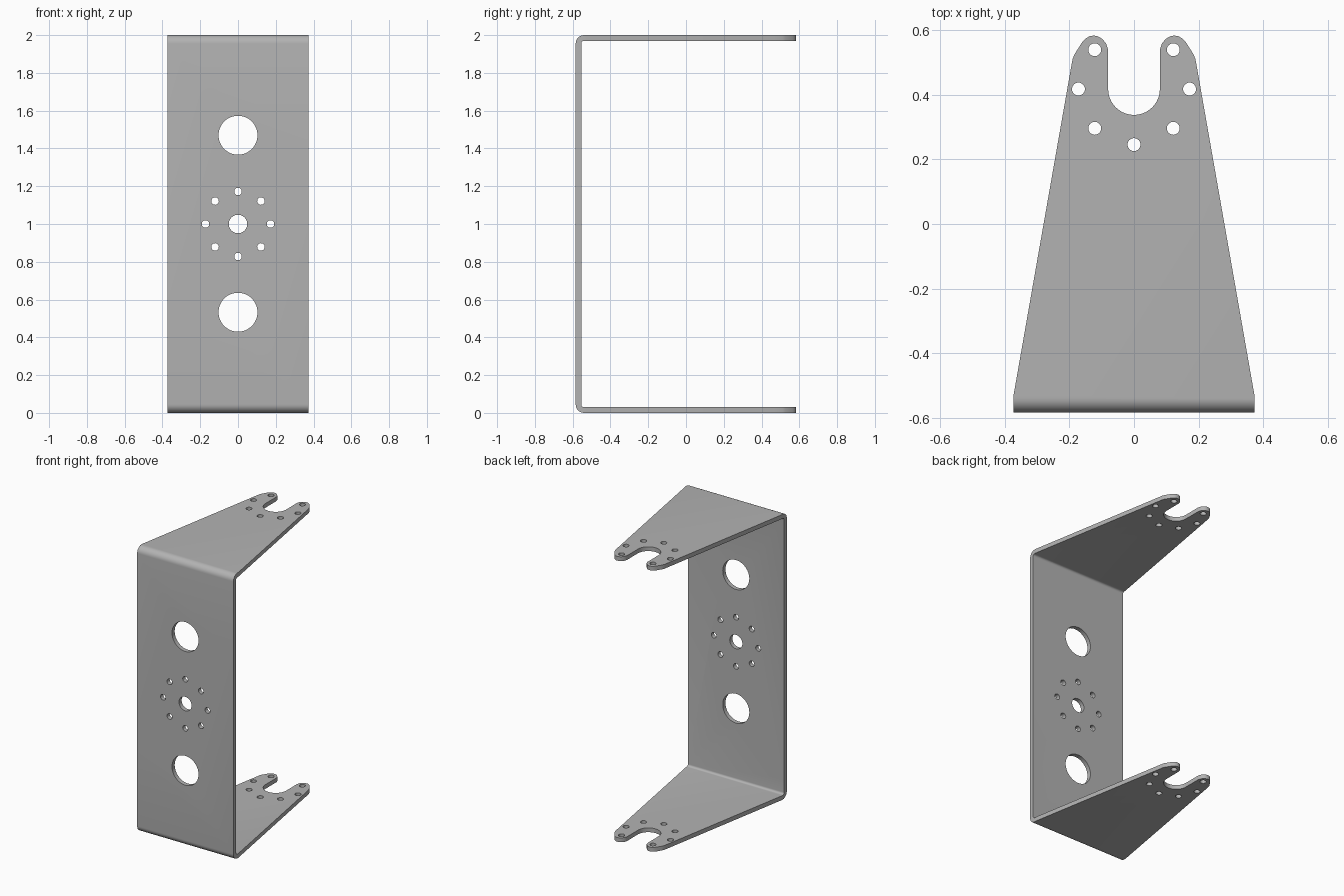
import bpy, bmesh
from math import sin, cos, pi, radians
from mathutils import Vector

if "Cube" in bpy.data.objects:
    bpy.data.objects.remove(bpy.data.objects["Cube"], do_unlink=True)

HALF_W, HALF_D, HEIGHT = 0.373, 0.584, 2.0
THICK, BEND = 0.03, 0.045
PLATE_HOLES = 0.172   # radius of both bolt circles

metal = bpy.data.materials.new("brushed grey metal")
metal.use_nodes = True
grey = (0.45, 0.45, 0.45, 1)
metal.diffuse_color = grey
metal.node_tree.nodes["Principled BSDF"].inputs["Base Color"].default_value = grey


def arc(cx, cy, r, start, end, steps):
    angles = [radians(start + (end - start) * i / steps) for i in range(steps + 1)]
    return [(cx + r * cos(a), cy + r * sin(a)) for a in angles]


def prism(bm, points, place, sweep):
    """Extrude a closed 2D profile, placed in space, along sweep."""
    face = bm.faces.new([bm.verts.new(place(u, v)) for u, v in points])
    new = bmesh.ops.extrude_face_region(bm, geom=[face])["geom"]
    bmesh.ops.translate(bm, vec=Vector(sweep),
                        verts=[g for g in new if isinstance(g, bmesh.types.BMVert)])


def finish(bm, name):
    bmesh.ops.recalc_face_normals(bm, faces=bm.faces)
    mesh = bpy.data.meshes.new(name)
    bm.to_mesh(mesh)
    bm.free()
    obj = bpy.data.objects.new(name, mesh)
    bpy.context.collection.objects.link(obj)
    mesh.materials.append(metal)
    return obj


# Bent strip: C-shaped side profile swept across the width
front, inner = -HALF_D, BEND - THICK
low, high = BEND, HEIGHT - BEND
profile = [(HALF_D, 0)]
profile += arc(front + BEND, low, BEND, 270, 180, 8)
profile += arc(front + BEND, high, BEND, 180, 90, 8)
profile += [(HALF_D, HEIGHT), (HALF_D, HEIGHT - THICK)]
profile += arc(front + BEND, high, inner, 90, 180, 6)
profile += arc(front + BEND, low, inner, 180, 270, 6)
profile += [(HALF_D, THICK)]
bm = bmesh.new()
prism(bm, profile, lambda y, z: (-HALF_W, y, z), (2 * HALF_W, 0, 0))
bracket = finish(bm, "bracket")

# Plan outline: tapered arm ending in two rounded prongs around a slot
half = [(HALF_W, -0.7), (HALF_W, -0.53), (0.199, 0.462), (0.19, 0.512), (0.184, 0.526),
        (0.16, 0.564), (0.149, 0.575), (0.137, 0.582), (0.124, HALF_D - 0.0005),
        (0.111, 0.581), (0.098, 0.573), (0.086, 0.558), (0.08, 0.54)]
slot = arc(0, 0.418, 0.08, 0, -180, 32)
outline = half + slot + [(-x, y) for x, y in reversed(half)]
bm = bmesh.new()
prism(bm, outline, lambda x, y: (x, y, -0.2), (0, 0, HEIGHT + 0.4))
plan_cutter = finish(bm, "plan_cutter")

# Holes: seven through both arms, then the front plate set
bm = bmesh.new()
for i in range(7):
    a = radians(135 + 45 * i)
    ring = arc(PLATE_HOLES * cos(a), 0.418 + PLATE_HOLES * sin(a), 0.02, 0, 345, 23)
    prism(bm, ring, lambda x, y: (x, y, -0.2), (0, 0, HEIGHT + 0.4))
front_holes = [(0, 1, 0.049, 32), (0, 1.47, 0.103, 48), (0, 0.533, 0.103, 48)]
front_holes += [(PLATE_HOLES * cos(i * pi / 4), 1 + PLATE_HOLES * sin(i * pi / 4), 0.02, 16)
                for i in range(8)]
for x, z, r, n in front_holes:
    ring = arc(x, z, r, 0, 360 - 360 / n, n - 1)
    prism(bm, ring, lambda u, v: (u, -0.7, v), (0, 0.3, 0))
hole_cutter = finish(bm, "hole_cutter")

# Trim and drill the bracket
for cutter, operation in ((plan_cutter, 'INTERSECT'), (hole_cutter, 'DIFFERENCE')):
    cutter.hide_render = True
    mod = bracket.modifiers.new(cutter.name, 'BOOLEAN')
    mod.object, mod.operation, mod.solver = cutter, operation, 'EXACT'

bpy.ops.object.select_all(action='DESELECT')
bpy.context.view_layer.objects.active = bracket
bracket.select_set(True)
for mod in list(bracket.modifiers):
    bpy.ops.object.modifier_apply(modifier=mod.name)
for cutter in (plan_cutter, hole_cutter):
    bpy.data.objects.remove(cutter, do_unlink=True)
bpy.ops.object.shade_smooth_by_angle(angle=radians(30))
